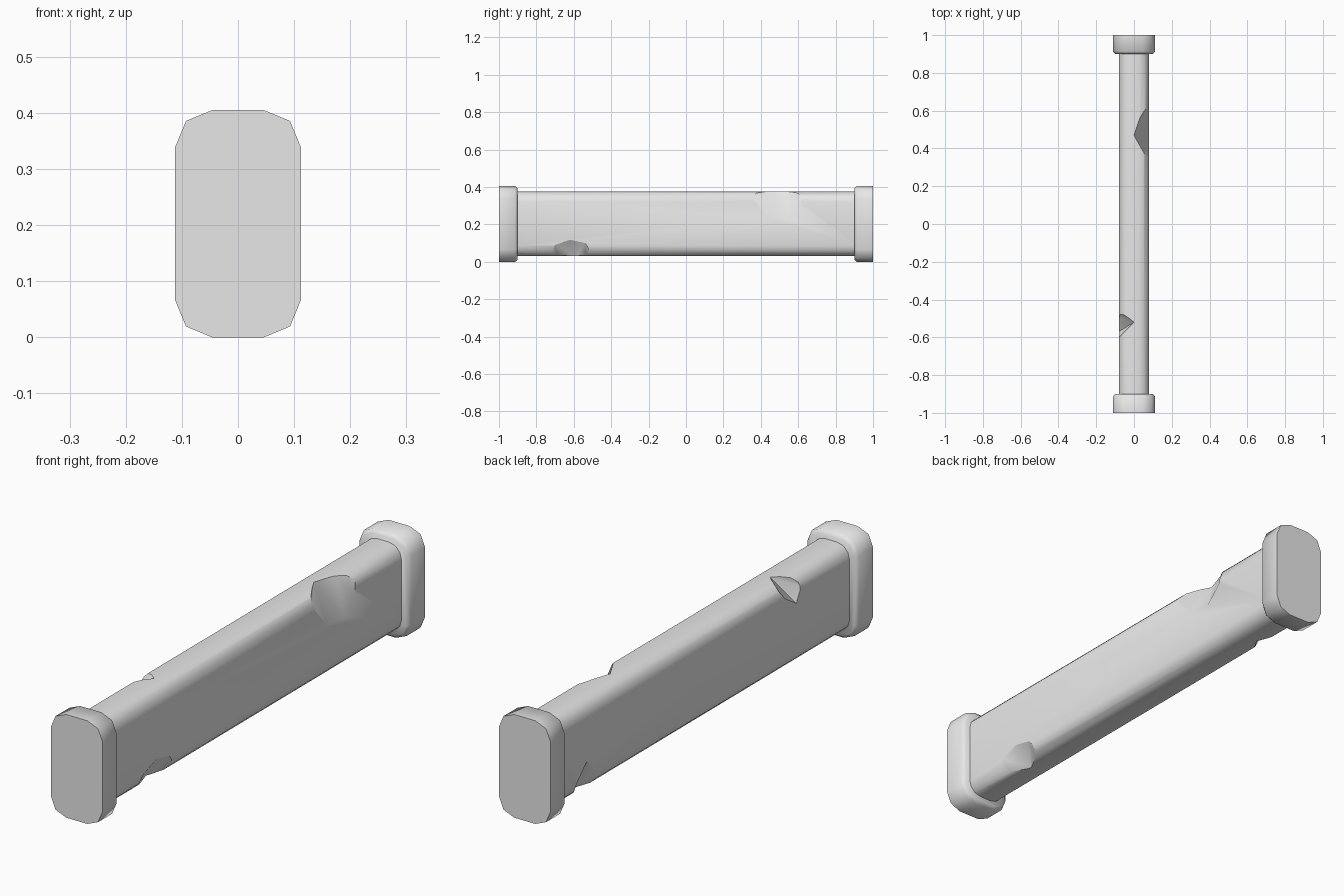
import bpy, bmesh, math

cube = bpy.data.objects.get("Cube")
if cube:
    bpy.data.objects.remove(cube, do_unlink=True)

MID_Z = 0.2025

grey = bpy.data.materials.new("plain_grey")
grey.use_nodes = True
grey.diffuse_color = (0.8, 0.8, 0.8, 1)
grey.node_tree.nodes["Principled BSDF"].inputs["Base Color"].default_value = (0.8, 0.8, 0.8, 1)


def add_object(name, bm):
    bmesh.ops.recalc_face_normals(bm, faces=bm.faces[:])
    mesh = bpy.data.meshes.new(name)
    bm.to_mesh(mesh)
    bm.free()
    mesh.materials.append(grey)
    obj = bpy.data.objects.new(name, mesh)
    bpy.context.collection.objects.link(obj)
    return obj


def activate(obj):
    bpy.ops.object.select_all(action="DESELECT")
    obj.select_set(True)
    bpy.context.view_layer.objects.active = obj


def rounded_ring(bm, y, half_w, half_h, radius, segments):
    """Rounded rectangle of vertices in the XZ plane."""
    ring = []
    for quarter, (sx, sz) in enumerate([(1, 1), (-1, 1), (-1, -1), (1, -1)]):
        for i in range(segments + 1):
            a = (quarter + i / segments) * math.pi / 2
            x = sx * (half_w - radius) + radius * math.cos(a)
            z = sz * (half_h - radius) + radius * math.sin(a)
            ring.append(bm.verts.new((x, y, MID_Z + z)))
    return ring


def loft(name, sections, segments):
    """Closed solid through sections of (y, half width, half height, radius)."""
    bm = bmesh.new()
    rings = [rounded_ring(bm, *s, segments) for s in sections]
    for a, b in zip(rings, rings[1:]):
        for i in range(len(a)):
            j = (i + 1) % len(a)
            bm.faces.new((a[i], a[j], b[j], b[i]))
    bm.faces.new(rings[0])
    bm.faces.new(rings[-1])
    return add_object(name, bm)


def chip(body, side_x, edge_z, side_outline, edge_outline):
    """Carve a faceted chip out of one long edge of the body."""
    bm = bmesh.new()
    out_x = math.copysign(0.03, side_x)
    out_z = math.copysign(0.03, edge_z - MID_Z)
    for y, z in side_outline:
        bm.verts.new((side_x, y, z))
        bm.verts.new((side_x + out_x, y, z))
    for x, y in edge_outline:
        bm.verts.new((x, y, edge_z))
        bm.verts.new((x, y, edge_z + out_z))
        bm.verts.new((side_x + out_x, y, edge_z + out_z))
    hull = bmesh.ops.convex_hull(bm, input=bm.verts[:])
    loose = {v for v in hull["geom_interior"] + hull["geom_unused"]
             if isinstance(v, bmesh.types.BMVert)}
    bmesh.ops.delete(bm, geom=list(loose), context="VERTS")
    cutter = add_object("chip_cutter", bm)
    cutter.hide_render = True
    mod = body.modifiers.new("chip", "BOOLEAN")
    mod.operation = "DIFFERENCE"
    mod.solver = "EXACT"
    mod.object = cutter
    activate(body)
    bpy.ops.object.modifier_apply(modifier=mod.name)
    bpy.data.objects.remove(cutter, do_unlink=True)


# Long rounded beam
HALF_W, HALF_H = 0.08, 0.1725
TOP, BOTTOM = MID_Z + HALF_H, MID_Z - HALF_H
beam = loft("beam", [(y, HALF_W, HALF_H, 0.055) for y in (-0.92, 0.92)], 3)

# Chipped edges
chip(beam, HALF_W, TOP,
     [(0.33, 0.36), (0.44, 0.235), (0.54, 0.23), (0.61, 0.30), (0.62, 0.36)],
     [(0, 0.47), (0.03, 0.56), (0.07, 0.63), (0.07, 0.34)])
chip(beam, HALF_W, BOTTOM,
     [(-0.74, 0.05), (-0.70, 0.09), (-0.62, 0.118), (-0.54, 0.10), (-0.50, 0.05)],
     [(0.02, -0.60), (0.06, -0.72), (0.06, -0.51)])
chip(beam, -HALF_W, TOP,
     [(-0.47, 0.35), (-0.50, 0.32), (-0.57, 0.275), (-0.60, 0.33)],
     [(0, -0.52), (-0.06, -0.47), (-0.07, -0.59)])
chip(beam, -HALF_W, BOTTOM,
     [(0.64, 0.06), (0.73, 0.15), (0.79, 0.09), (0.81, 0.06)],
     [(-0.02, 0.72), (-0.06, 0.65), (-0.06, 0.79)])

# End caps, bevelled on the inner rim
caps = []
for name, s in (("front_cap", -1), ("back_cap", 1)):
    sections = [(1.0, 0), (0.913, 0), (0.9, 0.013)]
    caps.append(loft(name, [(s * y, 0.112 - d, MID_Z - d, 0.066 - d)
                            for y, d in sections], 2))

# Smooth shading with sharp edges kept
for obj, angle in [(beam, 32)] + [(c, 50) for c in caps]:
    activate(obj)
    bpy.ops.object.shade_smooth_by_angle(angle=math.radians(angle))
